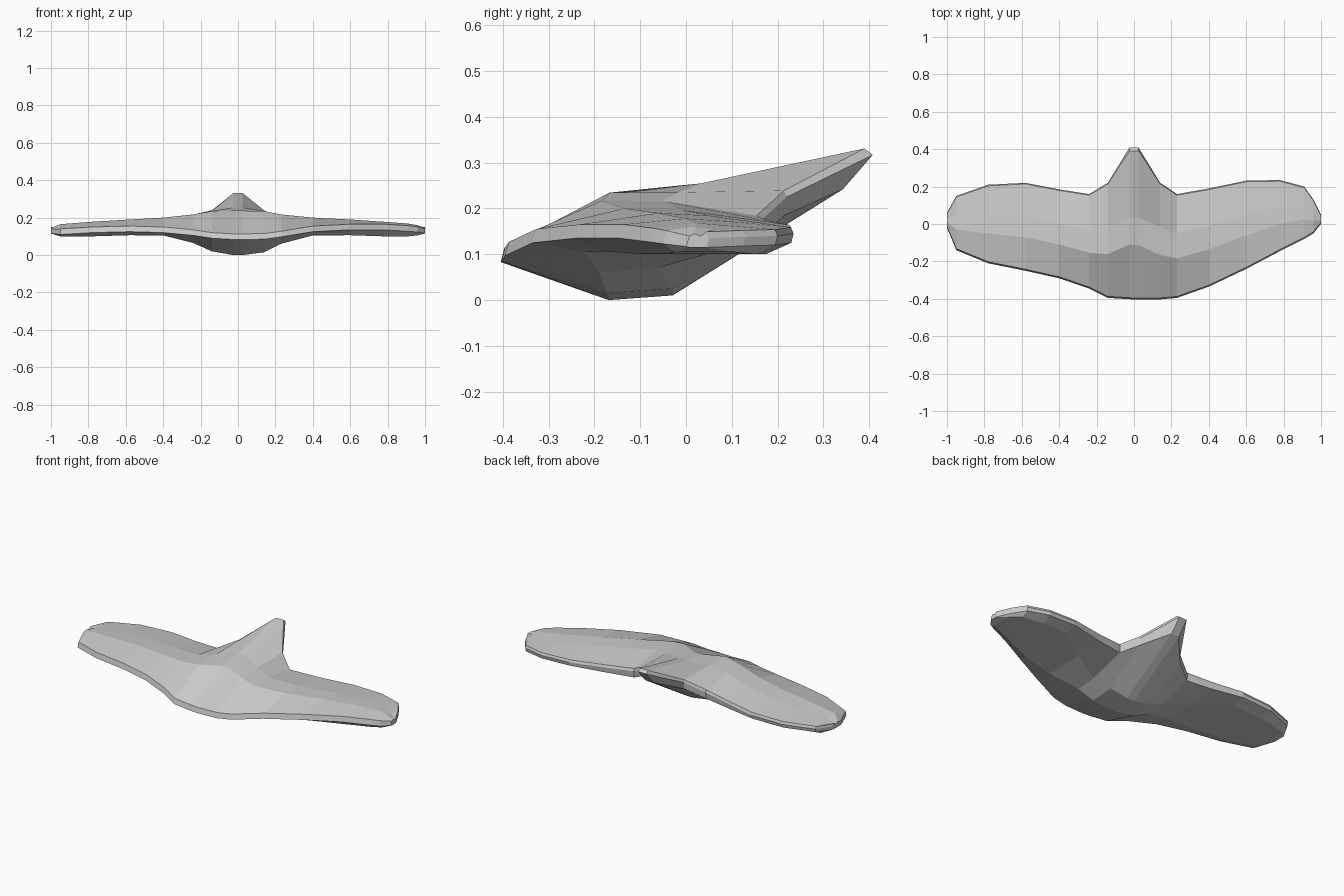
import bpy, bmesh

# Spanwise stations: x, front y, back y, front z, back z, top z, bottom z
STATIONS = [
    (-1.00, -0.02, 0.06, 0.130, 0.135, 0.145, 0.115),
    (-0.95, -0.14, 0.15, 0.125, 0.140, 0.165, 0.100),
    (-0.78, -0.21, 0.21, 0.135, 0.145, 0.178, 0.100),
    (-0.58, -0.25, 0.22, 0.140, 0.150, 0.190, 0.106),
    (-0.40, -0.29, 0.185, 0.135, 0.158, 0.200, 0.105),
    (-0.24, -0.345, 0.16, 0.120, 0.170, 0.217, 0.065),
    (-0.14, -0.395, 0.22, 0.105, 0.225, 0.235, 0.020),
    (-0.025, -0.402, 0.408, 0.098, 0.317, 0.237, 0.000),
    (0.025, -0.405, 0.408, 0.098, 0.317, 0.237, 0.000),
    (0.14, -0.403, 0.22, 0.100, 0.225, 0.235, 0.015),
    (0.23, -0.395, 0.16, 0.112, 0.170, 0.217, 0.060),
    (0.40, -0.335, 0.19, 0.140, 0.158, 0.200, 0.105),
    (0.60, -0.24, 0.232, 0.150, 0.150, 0.190, 0.106),
    (0.78, -0.145, 0.235, 0.150, 0.145, 0.178, 0.100),
    (0.91, -0.08, 0.20, 0.142, 0.140, 0.168, 0.100),
    (0.96, -0.05, 0.13, 0.138, 0.138, 0.160, 0.105),
    (1.00, 0.00, 0.05, 0.132, 0.135, 0.145, 0.115),
]


def section(x, yf, yb, zf, zb, zt, zbot):
    """Closed fore-aft profile: thick rim, arched top, keel below."""
    def at(f):
        return yf + (yb - yf) * f
    tail = abs(x) < 0.05
    w = min(max((abs(x) - 0.2) / 0.4, 0), 1)      # 0 = body, 1 = wing
    b1, b2 = 0.29 - 0.15 * w, 0.46 + 0.38 * w
    t = min(0.015, (zt - zf) * 0.6)
    back_low = (yb - 0.065, zb - 0.075) if tail else (yb - 0.005, zb - 0.02 - 0.02 * (1 - w))
    if abs(x) < 0.3 and not tail:
        b1, b2 = 0.37, 0.60
    pts = [
        (yf, zf - 0.015), (yf + 0.008, zf + t),
        (at(0.36 if abs(x) < 0.05 else 0.38), zt),
        (at(0.54 if tail else 0.62), zt + (0.018 if tail else -0.006 * w)),
        (yb - 0.018 if tail else yb - 0.006, zb + 0.014),
        (yb, zb), back_low,
        (at(b2), zbot + (0.01 if w < 1 else 0)), (at(b1), zbot),
    ]
    return [(x, y, z) for y, z in pts]


# One-piece winged body with a raised tail, lofted across the span
bm = bmesh.new()
rings = [[bm.verts.new(p) for p in section(*s)] for s in STATIONS]
for a, b in zip(rings, rings[1:]):
    n = len(a)
    for i in range(n):
        j = (i + 1) % n
        bm.faces.new((a[i], a[j], b[j], b[i]))
bm.faces.new(rings[0])
bm.faces.new(rings[-1])
bmesh.ops.recalc_face_normals(bm, faces=bm.faces)
mesh = bpy.data.meshes.new("winged_body")
bm.to_mesh(mesh)
bm.free()
body = bpy.data.objects.new("winged_body", mesh)
bpy.context.collection.objects.link(body)
